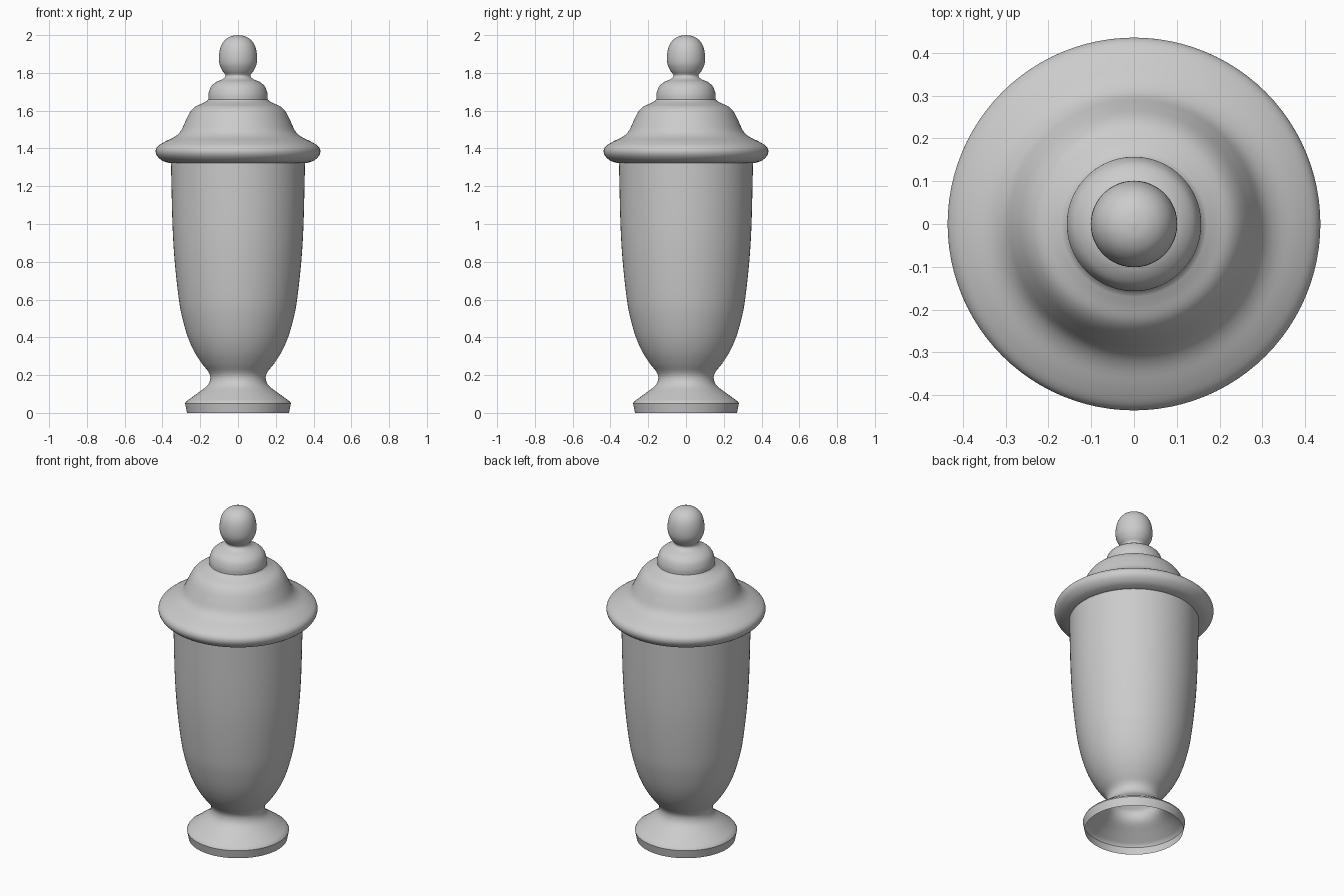
import bpy, bmesh, math
from mathutils import Vector

cube = bpy.data.objects.get("Cube")
if cube:
    bpy.data.objects.remove(cube, do_unlink=True)

SIDES = 96

stone = bpy.data.materials.new("light_grey")
stone.use_nodes = True
grey = (0.6, 0.6, 0.6, 1)
stone.diffuse_color = grey
stone.node_tree.nodes["Principled BSDF"].inputs["Base Color"].default_value = grey


def smooth_path(points, steps=4):
    """Round a (radius, height) profile with a curve through its points."""
    p = [Vector(q) for q in points]
    p = [2 * p[0] - p[1]] + p + [2 * p[-1] - p[-2]]
    out = []
    for a, b, c, d in zip(p, p[1:], p[2:], p[3:]):
        for i in range(steps):
            t = i / steps
            out.append(0.5 * (2 * b + (c - a) * t + (2 * a - 5 * b + 4 * c - d) * t**2
                              + (3 * b - a - 3 * c + d) * t**3))
    return out + [p[-2]]


def lathe(name, profile):
    """Turn a profile, listed from bottom to top, around the z axis."""
    bm = bmesh.new()
    verts = [bm.verts.new((max(r, 0), 0, z)) for r, z in profile]
    edges = [bm.edges.new(pair) for pair in zip(verts, verts[1:])]
    bmesh.ops.spin(bm, geom=verts + edges, axis=(0, 0, 1), cent=(0, 0, 0),
                   angle=math.tau, steps=SIDES, use_duplicate=False)
    bmesh.ops.remove_doubles(bm, verts=bm.verts, dist=0.0002)
    bmesh.ops.recalc_face_normals(bm, faces=bm.faces)
    # Open shells: make the normals point away from the axis
    if sum(f.normal.xy.dot(f.calc_center_median().xy) for f in bm.faces) < 0:
        bmesh.ops.reverse_faces(bm, faces=bm.faces)
    mesh = bpy.data.meshes.new(name)
    bm.to_mesh(mesh)
    bm.free()
    mesh.materials.append(stone)
    obj = bpy.data.objects.new(name, mesh)
    bpy.context.collection.objects.link(obj)
    bpy.ops.object.select_all(action="DESELECT")
    obj.select_set(True)
    bpy.context.view_layer.objects.active = obj
    bpy.ops.object.shade_smooth_by_angle(angle=math.radians(35))
    return obj


# Hollow foot with an upright rim, flowing through the neck into the body
foot_rim = [(0.27, 0), (0.28, 0.05)]
body_curve = [(0.275, 0.06), (0.22, 0.1), (0.165, 0.142), (0.147, 0.18), (0.155, 0.215),
              (0.19, 0.26), (0.229, 0.32), (0.265, 0.4), (0.294, 0.5), (0.313, 0.6),
              (0.335, 0.8), (0.347, 1.0), (0.355, 1.33)]
lathe("urn_body", foot_rim + smooth_path(body_curve))

# Lid: flat underside, rounded brim, bell-shaped dome
brim_and_dome = [(0.36, 1.322), (0.4, 1.335), (0.428, 1.36), (0.436, 1.387), (0.424, 1.412),
                 (0.385, 1.437), (0.335, 1.462), (0.303, 1.492), (0.28, 1.54),
                 (0.255, 1.59), (0.228, 1.62), (0.19, 1.638), (0.164, 1.651)]
# Stepped collar and the ball knob on top
collar = [(0.157, 1.66), (0.156, 1.69), (0.143, 1.727), (0.115, 1.752), (0.08, 1.768),
          (0.066, 1.787), (0.083, 1.812), (0.099, 1.85), (0.1, 1.9), (0.089, 1.945),
          (0.067, 1.976), (0.036, 1.994), (0, 2.0)]
lathe("lid", [(0, 1.322)] + smooth_path(brim_and_dome) + smooth_path(collar))
